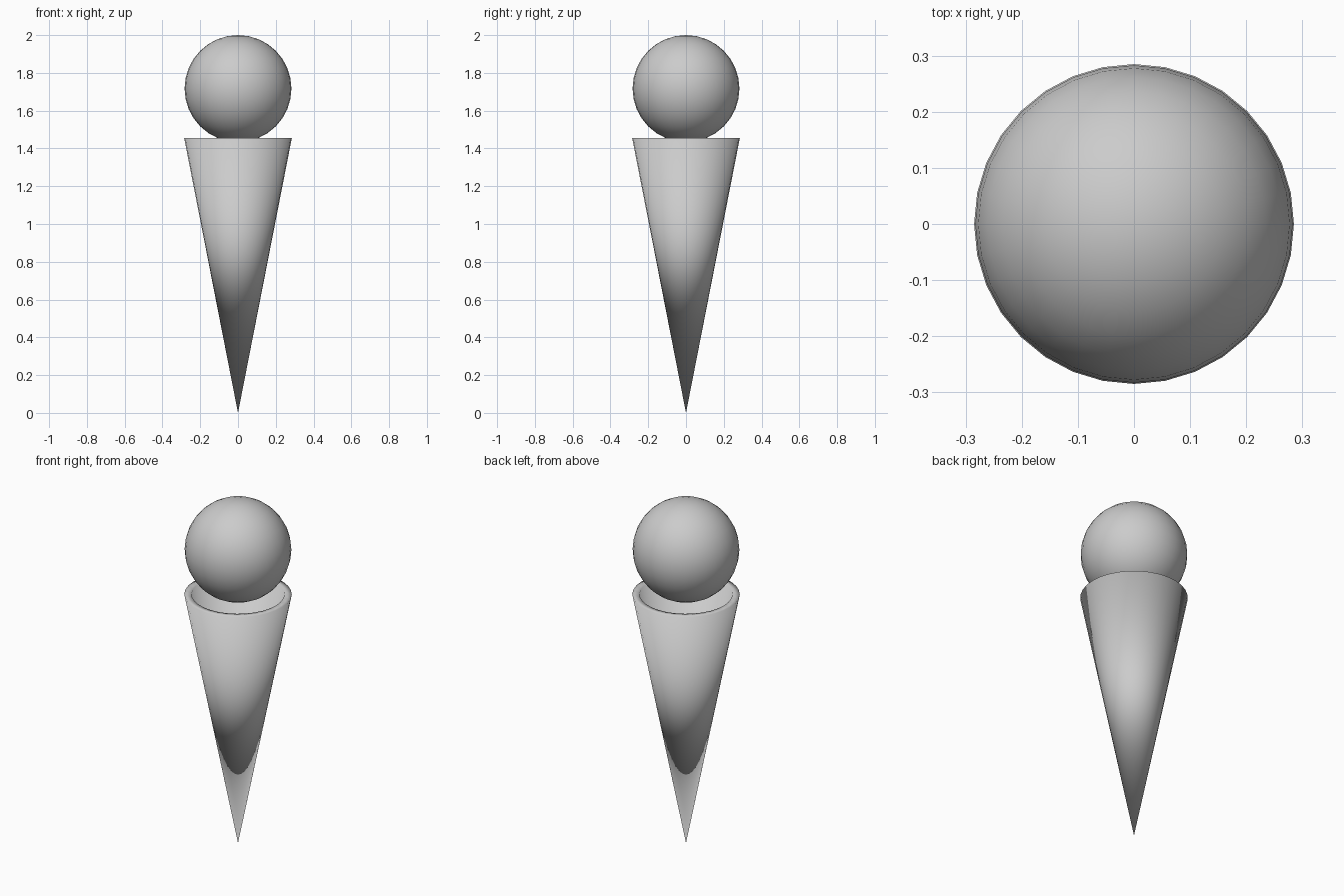
import bpy, bmesh

if "Cube" in bpy.data.objects:
    bpy.data.objects.remove(bpy.data.objects["Cube"])

CONE_R, CONE_TOP, WALL = 0.285, 1.455, 0.039
BALL_R = 0.283
SIDES = 32


def add_object(name, bm):
    bmesh.ops.recalc_face_normals(bm, faces=bm.faces)
    for f in bm.faces:
        f.smooth = True
    mesh = bpy.data.meshes.new(name)
    bm.to_mesh(mesh)
    bm.free()
    obj = bpy.data.objects.new(name, mesh)
    bpy.context.collection.objects.link(obj)
    return obj


# Hollow cone: single-point tip, outer wall, flat rim, inner wall
bm = bmesh.new()


def ring(radius):
    return bmesh.ops.create_circle(bm, segments=SIDES, radius=radius)["verts"]


outer, inner = ring(CONE_R), ring(CONE_R - WALL)
for v in outer + inner:
    v.co.z = CONE_TOP
tip = bm.verts.new((0, 0, 0))
inner_tip = bm.verts.new((0, 0, CONE_TOP * WALL / CONE_R))
for i in range(SIDES):
    j = (i + 1) % SIDES
    bm.faces.new((tip, outer[j], outer[i]))
    bm.faces.new((outer[i], outer[j], inner[j], inner[i]))
    bm.faces.new((inner[i], inner[j], inner_tip))
add_object("cone", bm)

# Scoop resting just inside the rim
bm = bmesh.new()
bmesh.ops.create_uvsphere(bm, u_segments=SIDES, v_segments=SIDES // 2, radius=BALL_R)
scoop = add_object("scoop", bm)
scoop.location.z = 2.0 - BALL_R
